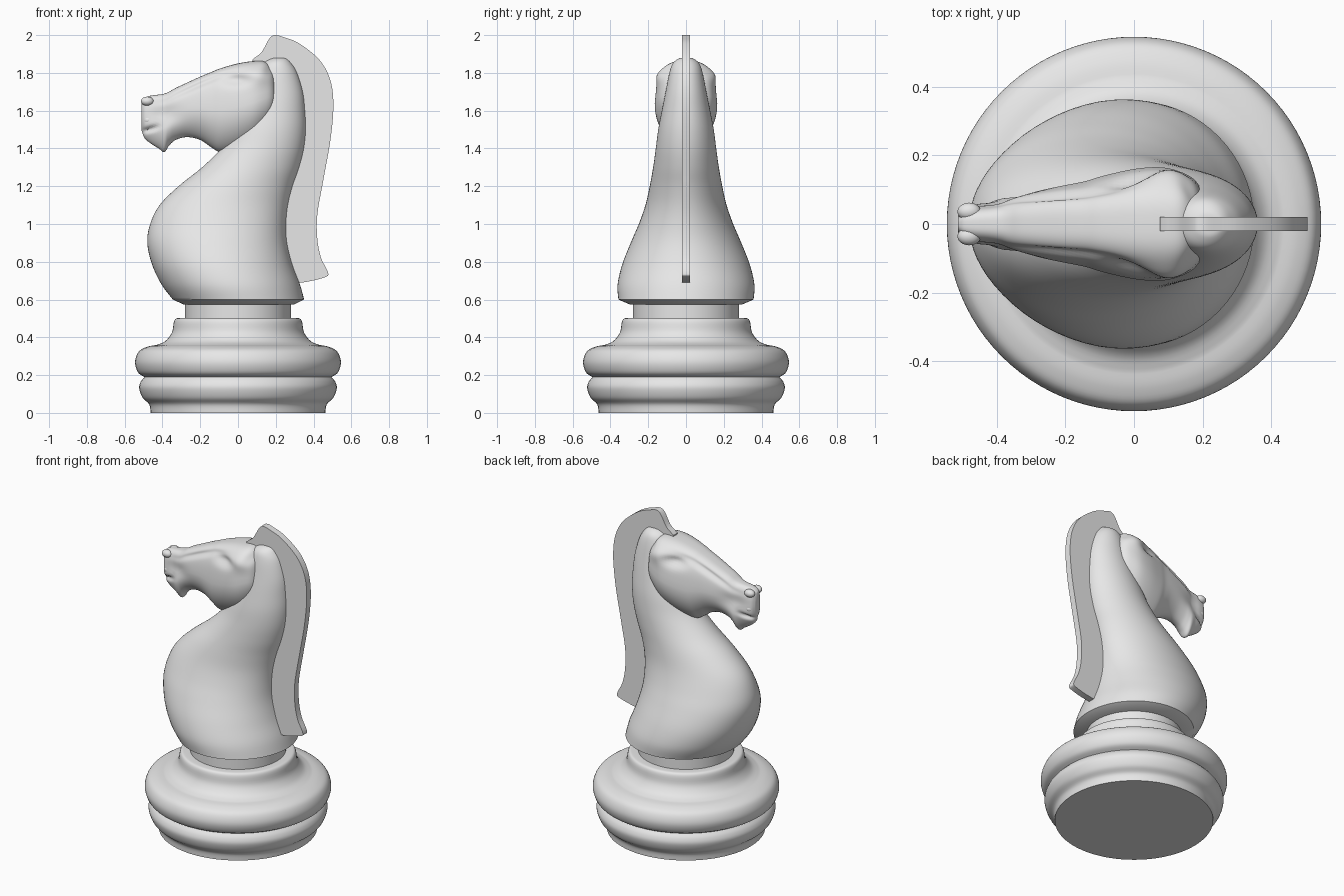
import bpy, bmesh, math

cube = bpy.data.objects.get("Cube")
if cube:
    bpy.data.objects.remove(cube, do_unlink=True)

# Single plain grey material
grey = bpy.data.materials.new("plain grey")
grey.use_nodes = True
colour = (0.8, 0.8, 0.8, 1)
grey.diffuse_color = colour
for node in grey.node_tree.nodes:
    if node.type == "BSDF_PRINCIPLED":
        node.inputs["Base Color"].default_value = colour


def finish(name, bm, angle=35):
    """Turn a bmesh into a smooth shaded object with sharp creases."""
    bmesh.ops.recalc_face_normals(bm, faces=bm.faces)
    mesh = bpy.data.meshes.new(name)
    bm.to_mesh(mesh)
    bm.free()
    mesh.materials.append(grey)
    mesh.shade_smooth()
    mesh.set_sharp_from_angle(angle=math.radians(angle))
    obj = bpy.data.objects.new(name, mesh)
    bpy.context.scene.collection.objects.link(obj)
    return obj


def spline(points, steps, closed=False):
    """Smooth curve through rows of numbers."""
    n = len(points)
    pick = (lambda i: points[i % n]) if closed else (lambda i: points[min(max(i, 0), n - 1)])
    out = []
    for i in range(n if closed else n - 1):
        rows = list(zip(pick(i - 1), pick(i), pick(i + 1), pick(i + 2)))
        for k in range(steps):
            t = k / steps
            out.append([b + t * ((c - a) + t * ((2 * a - 5 * b + 4 * c - d)
                        + t * (3 * b - a - 3 * c + d))) / 2 for a, b, c, d in rows])
    return out if closed else out + [list(points[-1])]


def loft(name, rings, angle=35):
    """Skin a list of closed rings and cap both ends."""
    bm = bmesh.new()
    rows = [[bm.verts.new(p) for p in ring] for ring in rings]
    n = len(rows[0])
    for low, high in zip(rows, rows[1:]):
        for i in range(n):
            j = (i + 1) % n
            bm.faces.new((low[i], low[j], high[j], high[i]))
    bm.faces.new(rows[0])
    bm.faces.new(rows[-1])
    return finish(name, bm, angle)


def oval(z, front, back, width, n=72):
    mid, half = (front + back) / 2, (back - front) / 2
    return [(mid + half * math.cos(a), width * math.sin(a), z)
            for a in (math.tau * i / n for i in range(n))]


def bump(x, z, cx, cz, rx, rz):
    return math.exp(-((x - cx) / rx) ** 2 - ((z - cz) / rz) ** 2)


# Turned base: two rounded mouldings, a flared collar and a short stem
lower = spline([(.463, 0), (.47, .045), (.505, .08), (.523, .13), (.515, .165), (.495, .19)], 5)
upper = spline([(.495, .19), (.53, .215), (.545, .27), (.525, .325), (.48, .35), (.43, .36)], 5)
flare = spline([(.43, .36), (.385, .38), (.35, .425), (.34, .48), (.33, .498), (.315, .502)], 4)
base_profile = lower + upper[1:] + flare[1:] + [(.28, .502), (.28, .58)]
loft("turned_base", [oval(z, -r, r, r, 96) for r, z in base_profile])

# Chest and neck: height, front, back, half width
neck = spline([
    (.6, -.345, .35, .358), (.68, -.405, .328, .362), (.785, -.455, .288, .338),
    (.9, -.48, .26, .293), (1, -.465, .255, .25), (1.1, -.415, .265, .215),
    (1.2, -.315, .29, .192), (1.3, -.19, .325, .174), (1.4, -.09, .35, .16),
    (1.5, -.03, .36, .147), (1.6, .02, .356, .128), (1.7, .06, .345, .108),
    (1.8, .1, .315, .088), (1.85, .13, .285, .07), (1.875, .17, .26, .04),
    (1.88, .2, .235, .015)], 5)
neck.insert(0, (.575, -.29, .3, .3))
loft("chest_and_neck", [oval(*row) for row in neck])

# Head: position, underside, top, half width
head = spline([
    (-.512, 1.5, 1.655, .025), (-.495, 1.455, 1.67, .047), (-.46, 1.425, 1.68, .06),
    (-.42, 1.4, 1.685, .068), (-.39, 1.38, 1.69, .076), (-.365, 1.415, 1.7, .083),
    (-.33, 1.445, 1.72, .09), (-.27, 1.46, 1.748, .1), (-.2, 1.445, 1.78, .113),
    (-.14, 1.405, 1.805, .125), (-.09, 1.38, 1.825, .14), (0, 1.39, 1.85, .16),
    (.08, 1.42, 1.862, .165), (.14, 1.47, 1.86, .15), (.18, 1.53, 1.82, .125),
    (.205, 1.6, 1.74, .08)], 5)


def head_ring(x, bottom, top, width, n=96):
    ring = []
    mid, half = (bottom + top) / 2, (top - bottom) / 2
    for i in range(n):
        a = math.tau * i / n
        c, s = math.cos(a), math.sin(a)
        power = .65 if s > 0 else .85
        side = math.copysign(abs(c) ** power, c)
        rise = math.copysign(abs(s) ** power, s)
        z = mid + half * rise
        scale = width * (1 - .3 * rise * rise if rise < 0 else 1 - .12 * rise)
        # Brow and ear swelling, eye socket, ear hollow, long face crease, mouth
        shape = .022 * bump(x, z, .1, 1.79, .08, .05)
        shape -= .03 * bump(x, z, -.01, 1.765, .07, .03)
        shape -= .02 * bump(x, z, .17, 1.82, .03, .03)
        shape -= .016 * bump(x, z, -.2, top - .04, .17, .016)
        shape -= .022 * bump(x, z, -.47, 1.5 + .3 * (x + .47), .05, .013)
        shape -= .015 * bump(x, z, -.38, 1.58, .08, .05)
        ring.append((x, side * (scale + shape), z))
    return ring


loft("head", [head_ring(*row) for row in head], 50)

# Nostrils and upper lip
for name, x, y, z, size in (("left_nostril", -.48, .036, 1.65, (.034, .026, .024)),
                            ("right_nostril", -.48, -.036, 1.65, (.034, .026, .024)),
                            ("upper_lip", -.475, 0, 1.55, (.037, .055, .035))):
    bm = bmesh.new()
    bmesh.ops.create_uvsphere(bm, u_segments=24, v_segments=14, radius=1)
    bmesh.ops.scale(bm, vec=size, verts=bm.verts)
    bmesh.ops.translate(bm, vec=(x, y, z), verts=bm.verts)
    finish(name, bm)

# Mane: flat plate following the back of the neck
outline = spline([
    (.075, 1.86), (.125, 1.91), (.165, 1.98), (.195, 2), (.245, 1.988), (.325, 1.955),
    (.43, 1.87), (.488, 1.765), (.505, 1.63), (.49, 1.45), (.452, 1.235), (.42, 1.05),
    (.42, .92), (.44, .82), (.476, .745), (.46, .718), (.335, .69), (.29, .71),
    (.24, .85), (.225, 1.05), (.28, 1.3), (.31, 1.5), (.27, 1.75), (.17, 1.83)], 5, True)
loft("mane", [[(x, y, z) for x, z in outline] for y in (-.021, .021)])
